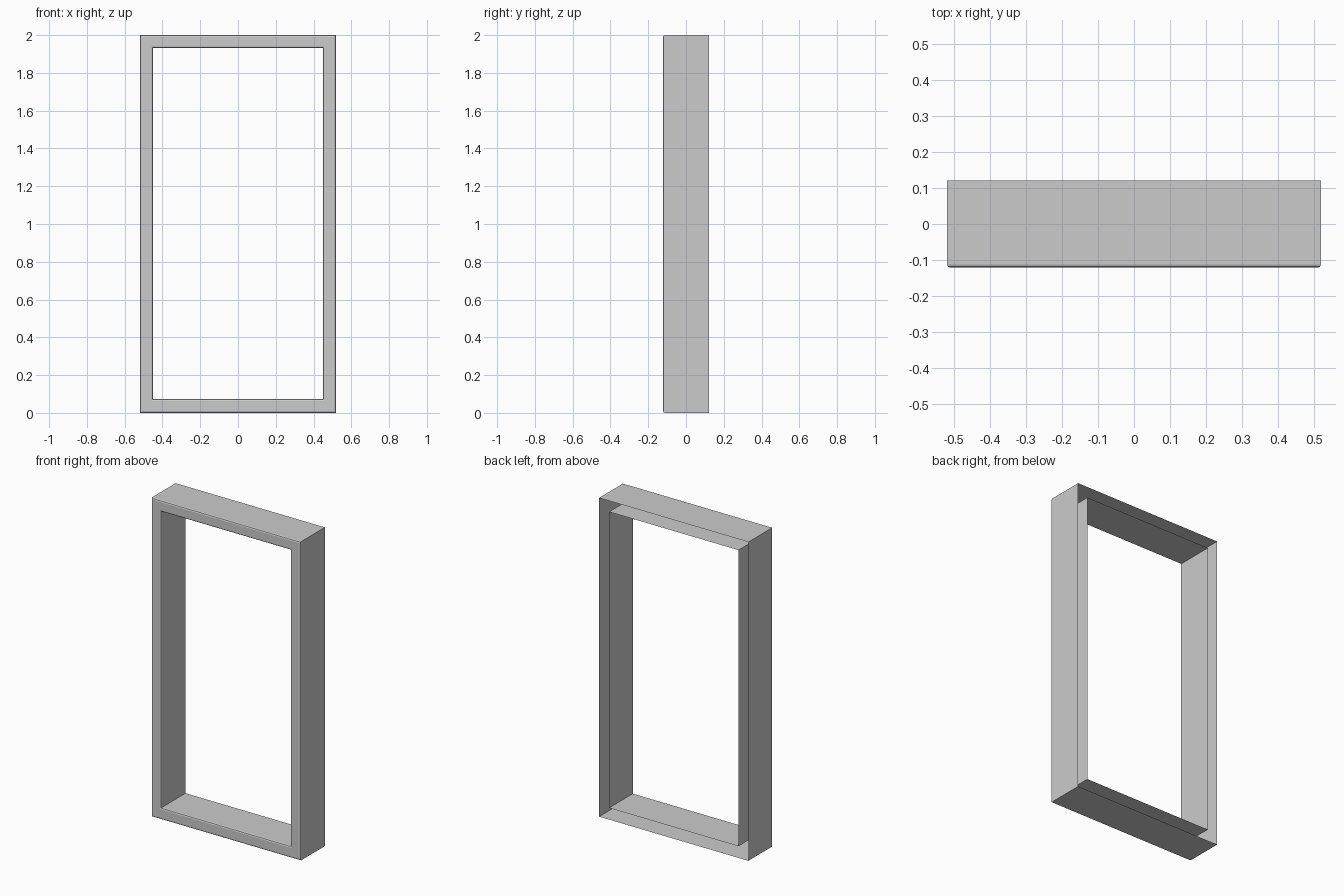
import bpy, bmesh

if "Cube" in bpy.data.objects:
    bpy.data.objects.remove(bpy.data.objects["Cube"])

HALF_W, HEIGHT, HALF_D, BORDER = 0.518, 2.0, 0.121, 0.069
R = 0.009  # rounding of the front edges

# Moulding cross-section: (inset from outer edge, y), left open at the back
profile = [
    (0, HALF_D), (0, -HALF_D + R), (R * 0.29, -HALF_D + R * 0.29), (R, -HALF_D),
    (BORDER - R, -HALF_D), (BORDER - R * 0.29, -HALF_D + R * 0.29),
    (BORDER, -HALF_D + R), (BORDER, HALF_D),
]

# Sweep the section around the rectangle with mitred corners
bm = bmesh.new()
rings = []
for inset, y in profile:
    x, z0, z1 = HALF_W - inset, inset * 1.06, HEIGHT - inset
    rings.append([bm.verts.new((px, y, pz))
                  for px, pz in ((-x, z0), (x, z0), (x, z1), (-x, z1))])
for a, b in zip(rings, rings[1:]):
    for i in range(4):
        j = (i + 1) % 4
        bm.faces.new((a[i], b[i], b[j], a[j]))
bm.normal_update()

# Make the front face -y
front = min(bm.faces, key=lambda f: f.calc_center_median().y)
if front.normal.y > 0:
    bmesh.ops.reverse_faces(bm, faces=bm.faces[:])

mesh = bpy.data.meshes.new("door_frame")
bm.to_mesh(mesh)
bm.free()
frame = bpy.data.objects.new("door_frame", mesh)
bpy.context.collection.objects.link(frame)
